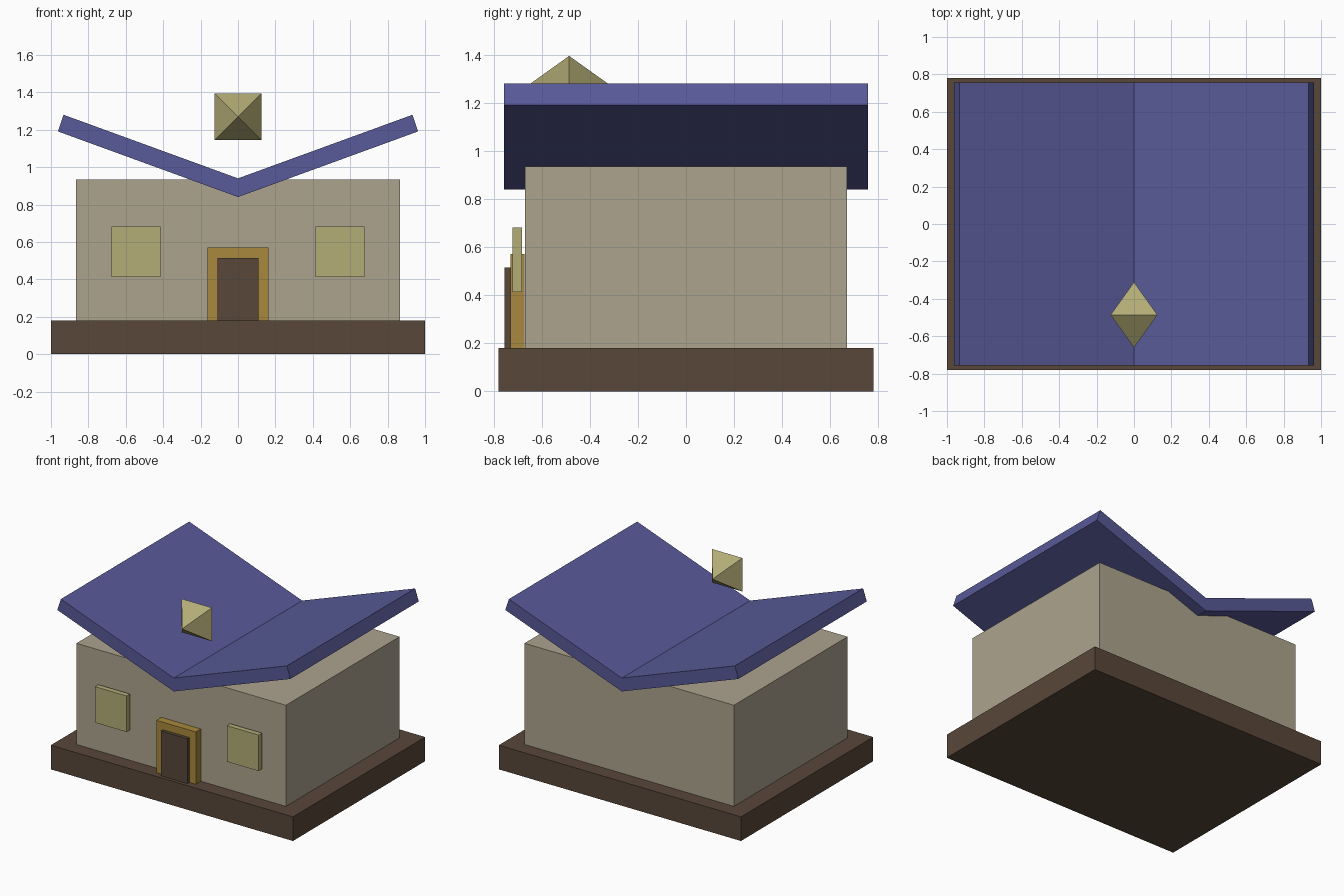
import bpy, bmesh

if "Cube" in bpy.data.objects:
    bpy.data.objects.remove(bpy.data.objects["Cube"])


def material(name, r, g, b):
    # sRGB 0-255 to linear
    m = bpy.data.materials.new(name)
    m.diffuse_color = [((c / 255 + 0.055) / 1.055) ** 2.4 for c in (r, g, b)] + [1]
    m.use_nodes = True
    m.node_tree.nodes["Principled BSDF"].inputs["Base Color"].default_value = m.diffuse_color
    return m


WOOD = material("dark_wood", 88, 71, 57)
PLASTER = material("plaster", 173, 164, 143)
ROOF = material("roof_blue", 88, 90, 152)
OCHRE = material("ochre", 168, 136, 60)
GLOW = material("pale_yellow", 180, 173, 119)


def finish(name, bm, mat):
    bmesh.ops.recalc_face_normals(bm, faces=bm.faces)
    mesh = bpy.data.meshes.new(name)
    bm.to_mesh(mesh)
    bm.free()
    mesh.materials.append(mat)
    ob = bpy.data.objects.new(name, mesh)
    bpy.context.collection.objects.link(ob)
    return ob


def box(name, mat, x, y, z):
    # x, y, z are (min, max) ranges
    bm = bmesh.new()
    bmesh.ops.create_cube(bm, size=1)
    for v in bm.verts:
        v.co = [r[0] + (c + 0.5) * (r[1] - r[0]) for c, r in zip(v.co, (x, y, z))]
    return finish(name, bm, mat)


# Plinth and walls
box("plinth", WOOD, (-1, 1), (-0.78, 0.78), (0, 0.18))
box("walls", PLASTER, (-0.865, 0.865), (-0.67, 0.67), (0.18, 0.935))

# Door and its surround
box("door_frame", OCHRE, (-0.163, 0.163), (-0.73, -0.672), (0.18, 0.571))
box("door", WOOD, (-0.11, 0.11), (-0.754, -0.71), (0.18, 0.515))

# Windows
for side, s in (("left", -1), ("right", 1)):
    box("window_" + side, GLOW, sorted((s * 0.414, s * 0.676)),
        (-0.722, -0.683), (0.413, 0.682))

# Butterfly roof: V profile extruded front to back
half = [(0.933, 1.28), (0.963, 1.191)]
profile = [(0, 0.94), *half, (0, 0.84)] + [(-x, z) for x, z in reversed(half)]
bm = bmesh.new()
face = bm.faces.new([bm.verts.new((x, -0.757, z)) for x, z in profile])
ext = bmesh.ops.extrude_face_region(bm, geom=[face], use_keep_orig=True)
new_verts = [g for g in ext["geom"] if isinstance(g, bmesh.types.BMVert)]
bmesh.ops.translate(bm, verts=new_verts, vec=(0, 1.514, 0))
finish("roof", bm, ROOF)

# Floating lantern: upright square with a point to the front and back
bm = bmesh.new()
w, d = 0.125, 0.175
corners = [bm.verts.new((x, 0, z)) for x, z in ((-w, -w), (w, -w), (w, w), (-w, w))]
for y in (-d, d):
    tip = bm.verts.new((0, y, 0))
    for i in range(4):
        bm.faces.new((corners[i], corners[(i + 1) % 4], tip))
gem = finish("lantern", bm, GLOW)
gem.location = (0, -0.486, 1.27)
